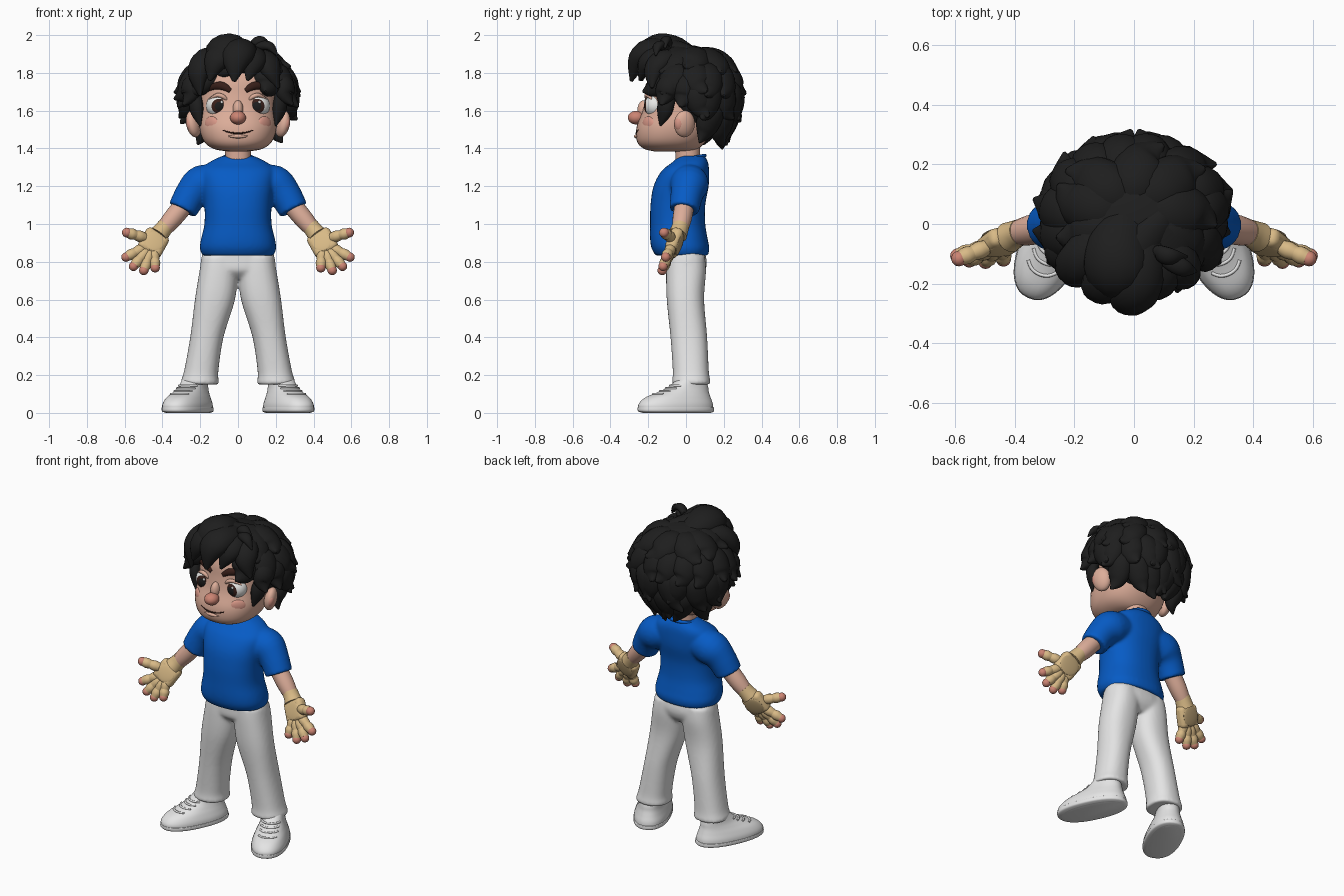
import bpy, bmesh, math, random
from mathutils import Vector, Matrix

random.seed(4)
old = bpy.data.objects.get("Cube")
if old:
    bpy.data.objects.remove(old, do_unlink=True)


def material(name, *rgb):
    m = bpy.data.materials.new(name)
    m.use_nodes = True
    m.diffuse_color = (*rgb, 1)
    m.node_tree.nodes["Principled BSDF"].inputs["Base Color"].default_value = (*rgb, 1)
    return m


HAIR = material("black hair", .013, .013, .013)
SKIN = material("skin", .72, .42, .32)
SOFT = material("soft blush", .70, .32, .25)
ROSY = material("rosy skin", .60, .23, .17)
BLUE = material("blue cloth", .002, .105, .56)
WHITE = material("white cloth", .78, .78, .78)
TAN = material("tan glove", .69, .49, .24)
DARKTAN = material("dark tan pad", .50, .36, .18)
EYE = material("eye white", .80, .80, .78)
BROWN = material("dark brown", .04, .014, .01)


def finish(name, bm, *mats):
    bmesh.ops.recalc_face_normals(bm, faces=bm.faces[:])
    me = bpy.data.meshes.new(name)
    bm.to_mesh(me)
    bm.free()
    ob = bpy.data.objects.new(name, me)
    bpy.context.scene.collection.objects.link(ob)
    for m in mats:
        me.materials.append(m)
    return ob


def smooth(rows, k=5):
    """Catmull-Rom through rows of equal length."""
    rows = [tuple(r) for r in rows]
    ext = [rows[0]] + rows + [rows[-1]]
    out = []
    for i in range(len(rows) - 1):
        for j in range(k):
            t = j / k
            out.append([b + .5 * t * (c - a + t * (2*a - 5*b + 4*c - d + t * (3*(b - c) + d - a)))
                        for a, b, c, d in zip(*ext[i:i + 4])])
    return out + [list(rows[-1])]


def skin_rings(name, rings, mat):
    bm = bmesh.new()
    vs = [[bm.verts.new(p) for p in ring] for ring in rings]
    n = len(vs[0])
    for a, b in zip(vs, vs[1:]):
        for i in range(n):
            bm.faces.new((a[i], a[(i + 1) % n], b[(i + 1) % n], b[i]))
    bm.faces.new(vs[0])
    bm.faces.new(vs[-1])
    return finish(name, bm, mat)


POW = 2.3


def loft(name, rows, mat, xf=lambda p: p, n=40):
    """Stack rounded rings; each row is z, centre x, half width, front y, back y."""
    def axis(v):
        return math.copysign(abs(v) ** (2 / POW), v)
    ang = [math.tau * i / n for i in range(n)]
    return skin_rings(name, [[xf(Vector((cx + w * axis(math.cos(a)),
                                         (f + b) / 2 + (b - f) / 2 * axis(math.sin(a)), z))) for a in ang]
                             for z, cx, w, f, b in smooth(rows)], mat)


def front(rows, x, z):
    """Point on the front of a loft."""
    _, cx, w, f, b = min(smooth(rows, 20), key=lambda r: abs(r[0] - z))
    return Vector((x, (f + b) / 2 - (b - f) / 2 * (1 - min(1, abs((x - cx) / w)) ** POW) ** (1 / POW), z))


def tube(name, pts, radii, mat, ref=(0, 1, 0), flat=1, n=14, k=4):
    rows = smooth([(*p, r) for p, r in zip(pts, radii)], k)
    ps = [Vector(r[:3]) for r in rows]
    rings = []
    for i, p in enumerate(ps):
        t = (ps[min(i + 1, len(ps) - 1)] - ps[max(i - 1, 0)]).normalized()
        u = t.cross(Vector(ref)).normalized()
        v = u.cross(t) * flat
        r = max(rows[i][3], .003)
        rings.append([p + r * (u * math.cos(a) + v * math.sin(a))
                      for a in (math.tau * j / n for j in range(n))])
    return skin_rings(name, rings, mat)


def ball(name, loc, scale, mat, rot=Matrix.Identity(3)):
    bm = bmesh.new()
    bmesh.ops.create_uvsphere(bm, u_segments=28, v_segments=18, radius=1)
    bm.transform(Matrix.Translation(loc) @ rot.to_4x4() @ Matrix.Diagonal((*scale, 1)))
    return finish(name, bm, mat)


def fuse(parts):
    """Blend overlapping cloth parts into one smooth surface."""
    bpy.ops.object.select_all(action='DESELECT')
    for o in parts:
        o.select_set(True)
    bpy.context.view_layer.objects.active = parts[0]
    bpy.ops.object.join()
    rem = parts[0].modifiers.new("blend", 'REMESH')
    rem.mode, rem.voxel_size, rem.use_smooth_shade = 'VOXEL', .009, True
    soft = parts[0].modifiers.new("soften", 'SMOOTH')
    soft.factor, soft.iterations = .5, 8


def flip(p, s):
    return Vector((p[0] * s, p[1], p[2]))


# Head and neck
HEAD = [(1.385, 0, .06, -.17, .03), (1.395, 0, .12, -.215, .06), (1.42, 0, .165, -.25, .09),
        (1.46, 0, .192, -.264, .12), (1.52, 0, .206, -.26, .15), (1.6, 0, .205, -.23, .18),
        (1.68, 0, .205, -.215, .2), (1.76, 0, .2, -.205, .2), (1.84, 0, .16, -.17, .17), (1.9, 0, .08, -.1, .1)]
loft("head", HEAD, SKIN)
loft("neck", [(1.27, 0, .075, -.055, .08), (1.34, 0, .068, -.055, .075), (1.43, 0, .07, -.06, .075)], SKIN)
ball("nose", (0, -.262, 1.563), (.042, .046, .036), ROSY)
ball("nose_bridge", (0, -.222, 1.605), (.028, .035, .05), SKIN)
tube("mouth", [front(HEAD, x, 1.48 + 2.6 * x * x) + Vector((0, .001, 0)) for x in (-.08, -.045, 0, .045, .08)],
     [.003, .004, .0045, .004, .003], BROWN, n=8)
tube("lower_lip", [front(HEAD, x, 1.464) for x in (-.05, 0, .05)], [.003, .011, .003], SKIN, n=8)

for s in (1, -1):
    side = "left_" if s > 0 else "right_"
    # Eyes: iris and pupil are caps facing the gaze
    bm = bmesh.new()
    bmesh.ops.create_uvsphere(bm, u_segments=32, v_segments=32, radius=.062)
    for f in bm.faces:
        h = f.calc_center_median().z / .062
        f.material_index = 2 if h > .93 else 1 if h > .8 else 0
    gaze = Vector((-s * .12, -1, -.03)).to_track_quat('Z', 'Y').to_matrix().to_4x4()
    bm.transform(Matrix.Translation((s * .107, -.16, 1.625)) @ gaze)
    finish(side + "eye", bm, EYE, BROWN, HAIR)
    ball(side + "eye_glint", (s * .1 + .014, -.217, 1.645), (.008, .006, .008), EYE)
    tube(side + "eyelid", [(s * x, y, z) for x, y, z in
                           ((.05, -.2, 1.645), (.075, -.209, 1.672), (.11, -.204, 1.682), (.15, -.18, 1.66))],
         [.005, .011, .011, .005], SKIN, n=8)
    tube(side + "eyebrow", [front(HEAD, s * x, z) for x, z in
                            ((.04, 1.705), (.08, 1.73), (.125, 1.728), (.165, 1.7))],
         [.012, .021, .018, .004], BROWN, flat=.7)
    ball(side + "cheek", front(HEAD, s * .148, 1.53) + Vector((-s * .01, .012, 0)),
         (.048, .018, .04), SOFT, Matrix.Rotation(s * .72, 3, 'Z'))
    tilt = Matrix.Rotation(s * .2, 3, 'Y') @ Matrix.Rotation(s * .35, 3, 'Z')
    ball(side + "ear", (s * .235, -.008, 1.53), (.036, .057, .072), SKIN, tilt)
    ball(side + "inner_ear", (s * .249, -.028, 1.53), (.025, .034, .045), SOFT, tilt)

# Hair: a cap under tiers of curled locks
ball("hair_cap", (0, .08, 1.69), (.265, .2, .225), HAIR)
ball("hair_crown", (0, -.02, 1.85), (.22, .2, .1), HAIR)
MID = Vector((0, .03, 1.68))


def scalp(az, pol, s):
    az, pol = math.radians(az), math.radians(pol)
    up = .235 if pol < math.pi / 2 else .3
    return MID + s * Vector((.3 * math.sin(pol) * math.sin(az), .25 * math.sin(pol) * math.cos(az),
                             up * math.cos(pol)))


def lock(name, pts, r):
    radii = [.6, 1, 1, .68, .08] if len(pts) == 5 else [.65, 1, .92, .12]
    tube(name, pts, [r * w for w in radii], HAIR, ref=(Vector(pts[1]) + Vector(pts[2])) / 2 - MID, flat=.75)


for start, end, count, spread, r in ((4, 55, 9, 160, .092), (36, 86, 12, 138, .08),
                                     (66, 112, 10, 84, .075), (92, 138, 7, 56, .066)):
    for i in range(count):
        az = spread * (2 * i / (count - 1) - 1)
        bend = random.choice((-1, 1)) * random.uniform(4, 10)
        span = end - start + random.uniform(-5, 5)
        lock("hair_lock", [scalp(az + bend * b, start + span * t, d) for t, b, d in
                           ((0, 0, .8), (.4, .3, .89), (.75, .8, .92), (.96, 1.4, 1), (1.05, 2.2, 1.15))], r)

# Swept front of the hair
for pts, r in (([(0, .03, 1.87), (-.05, -.08, 1.92), (-.06, -.18, 1.91), (-.04, -.26, 1.83)], .11),
               ([(.1, .02, 1.9), (-.02, -.12, 1.92), (-.11, -.21, 1.87), (-.15, -.235, 1.76)], .082),
               ([(.05, 0, 1.9), (.02, -.17, 1.92), (-.01, -.25, 1.87), (-.02, -.29, 1.755)], .085),
               ([(.08, -.02, 1.88), (.09, -.14, 1.89), (.08, -.21, 1.85), (.05, -.245, 1.76)], .066),
               ([(.1, -.02, 1.88), (.15, -.12, 1.87), (.175, -.17, 1.81), (.215, -.18, 1.72)], .066),
               ([(-.1, .02, 1.88), (-.17, -.1, 1.88), (-.21, -.16, 1.8), (-.2, -.18, 1.68)], .07)):
    lock("front_lock", pts, r)
for s in (1, -1):
    for pts, r in (([(.2, -.02, 1.8), (.25, -.09, 1.74), (.25, -.11, 1.68), (.29, -.13, 1.63)], .06),
                   ([(.2, .03, 1.8), (.26, .0, 1.74), (.27, -.01, 1.67), (.32, -.03, 1.62)], .065),
                   ([(.225, -.06, 1.72), (.225, -.1, 1.65), (.215, -.115, 1.59), (.2, -.135, 1.52)], .045)):
        lock("temple_lock", [flip(p, s) for p in pts], r)
lock("cowlick", [(.07, -.08, 1.91), (.09, -.1, 1.96), (.13, -.11, 1.97), (.18, -.11, 1.93)], .03)
lock("cowlick", [(.1, -.08, 1.9), (.12, -.12, 1.94), (.17, -.15, 1.94), (.21, -.16, 1.89)], .032)

# Shirt body, collar, and the seat of the trousers
shirt = [loft("shirt", [(.832, 0, .188, -.16, .116), (.87, 0, .202, -.182, .124), (.92, 0, .196, -.19, .115),
                        (1, 0, .178, -.19, .102), (1.1, 0, .178, -.188, .102), (1.2, 0, .19, -.172, .12),
                        (1.28, 0, .195, -.13, .122), (1.325, 0, .155, -.075, .117), (1.36, 0, .085, -.035, .1)], BLUE)]
ring = [math.tau * i / 16 for i in range(17)]
tube("collar", [(.08 * math.cos(a), .024 + .075 * math.sin(a), 1.348 + .014 * math.sin(a)) for a in ring],
     [.01] * 17, BLUE, ref=(0, 0, 1), n=10)
trousers = [loft("trousers", [(.71, 0, .1, -.06, .07), (.75, 0, .185, -.1, .1), (.8, 0, .198, -.104, .11),
                              (.87, 0, .18, -.1, .095)], WHITE)]
SHOE = [(0, 0, .078, -.205, .165), (.012, 0, .1, -.232, .182), (.045, 0, .102, -.236, .182),
        (.08, 0, .09, -.2, .17), (.11, 0, .076, -.125, .16), (.14, 0, .066, -.06, .155), (.19, 0, .06, .0, .14)]

for s in (1, -1):
    side = "left_" if s > 0 else "right_"
    trousers.append(loft(
        side + "trouser_leg",
        [(.15, .2, .096, -.068, .124), (.165, .202, .101, -.074, .129), (.22, .195, .091, -.07, .121),
         (.4, .165, .088, -.082, .112), (.6, .122, .106, -.102, .096), (.75, .102, .102, -.105, .106),
         (.83, .095, .096, -.1, .1)], WHITE, lambda p: flip(p, s)))

    # Shoes turned outward, with sole rim and laces
    turn = Matrix.Translation((.256, -.03, 0)) @ Matrix.Rotation(.43, 4, 'Z')
    loft(side + "shoe", SHOE, WHITE, lambda p: flip(turn @ p, s))
    loft(side + "sole", [(0, 0, .085, -.21, .17), (.008, 0, .104, -.237, .187), (.026, 0, .106, -.24, .188),
                         (.03, 0, .102, -.236, .184)], WHITE, lambda p: flip(turn @ p, s))
    for z in (.1, .115, .13, .145):
        tube(side + "lace", [flip(turn @ front(SHOE, x, z), s) for x in (-.052, -.03, 0, .03, .052)],
             [.006] * 5, WHITE, ref=(0, 0, 1), n=8)

    # Arms
    def limb(name, pts, radii, mat, **kw):
        return tube(side + name, [flip(p, s) for p in pts], radii, mat, **kw)
    shirt.append(limb("sleeve", [(.1, .02, 1.225), (.19, .018, 1.21), (.247, .005, 1.158), (.294, -.01, 1.074)],
                      [.085, .102, .087, .079], BLUE, n=28))
    limb("forearm", [(.27, -.005, 1.12), (.345, -.02, 1.03), (.4, -.033, .965)], [.052, .051, .041], SKIN, n=20)
    limb("glove_cuff", [(.382, -.028, .99), (.4, -.035, .967), (.42, -.045, .942)], [.045, .047, .052], TAN, n=20)

    # Gloved hand
    palm = Vector((.448, -.062, .9))
    down = flip((.46, -.36, -.81), s).normalized()
    out = Vector((0, -1, 0))
    out = (out - out.dot(down) * down).normalized()
    rot = Matrix((down.cross(out), out, down)).transposed()
    bm = bmesh.new()
    bmesh.ops.create_cube(bm, size=2)
    bm.transform(Matrix.Translation(flip(palm, s)) @ rot.to_4x4() @ Matrix.Diagonal((.068, .033, .066, 1)))
    bev = finish(side + "palm", bm, TAN).modifiers.new("round", 'BEVEL')
    bev.width, bev.segments = .026, 4
    ball(side + "palm_pad", flip(palm, s) + out * .03, (.055, .008, .055), TAN, rot)
    ball(side + "hand_back_pad", flip(palm, s) - out * .031, (.06, .01, .058), DARKTAN, rot)
    tips = [(.602, -.11, .82), (.56, -.125, .768), (.502, -.13, .745), (.438, -.122, .76), (.597, -.12, .957)]
    for i, tip in enumerate(tips):
        base = Vector((.45, -.06, .915)) if i == 4 else palm
        r = .028 if i == 4 else .027
        for a, b in ((.3, .64), (.62, .9)):
            limb("finger_segment", [base.lerp(Vector(tip), t) for t in (a, (a + b) / 2, b)],
                 [r * .9, r * 1.08, r * .9], TAN)
        ball(side + "fingertip", flip(base.lerp(Vector(tip), .94), s), (r * .92,) * 3, ROSY)

fuse(shirt)
fuse(trousers)

# Smooth shading with crisp rims
bpy.ops.object.select_all(action='DESELECT')
meshes = [o for o in bpy.context.scene.objects if o.type == 'MESH']
for o in meshes:
    o.select_set(True)
bpy.context.view_layer.objects.active = meshes[0]
bpy.ops.object.shade_smooth_by_angle(angle=math.radians(50))
